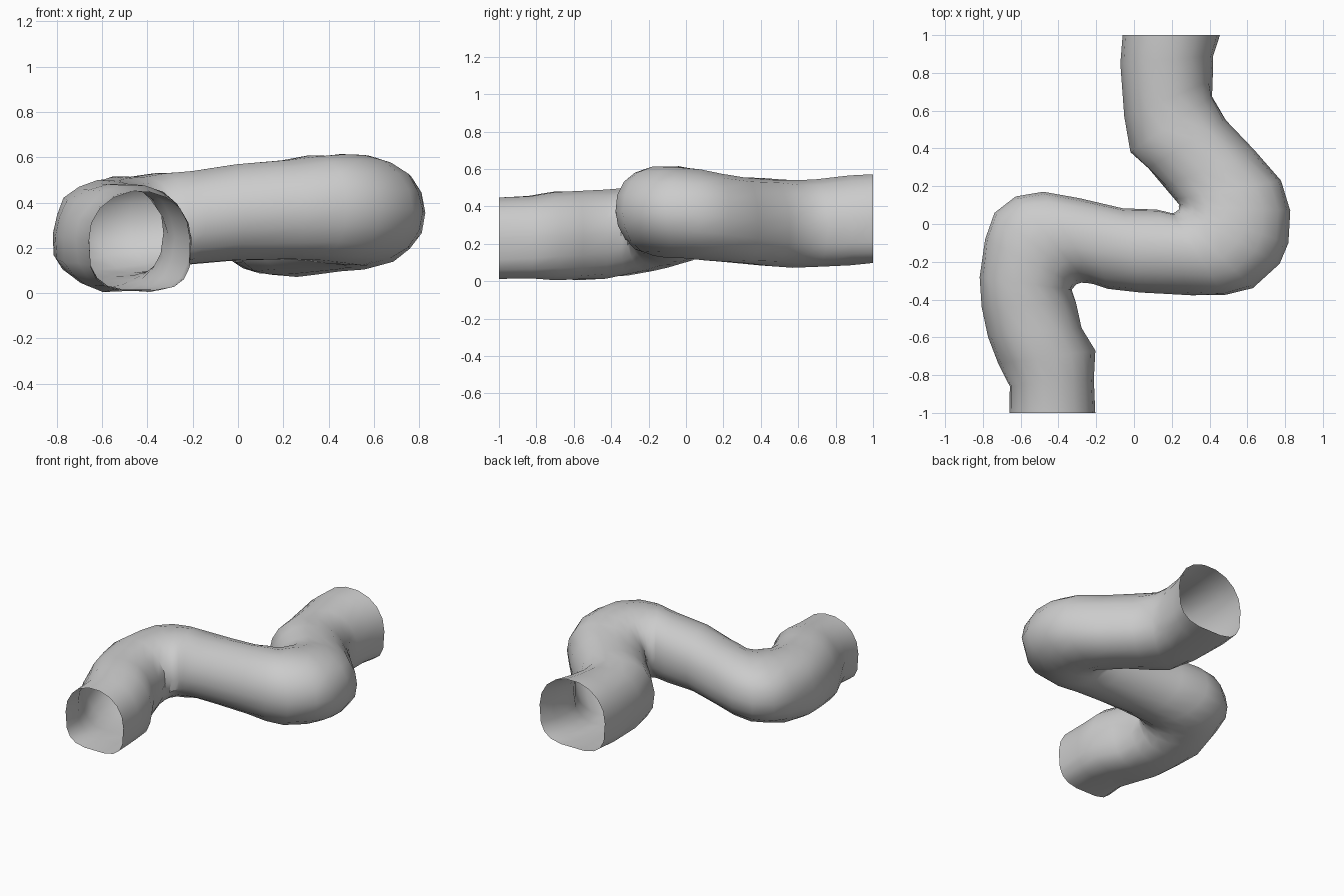
import bpy, bmesh, math, random
from mathutils import Vector

if "Cube" in bpy.data.objects:
    bpy.data.objects.remove(bpy.data.objects["Cube"])

random.seed(4)
SIDES = 18

# Duct stations: outer/left edge x, y, inner/right edge x, y, bottom z, top z
STATIONS = [
    (-.66, -1, -.205, -1, .01, .45),
    (-.66, -.86, -.21, -.82, .01, .46),
    (-.72, -.74, -.205, -.67, .005, .48),
    (-.78, -.60, -.28, -.55, 0, .49),
    (-.81, -.44, -.31, -.42, .01, .495),
    (-.825, -.28, -.32, -.35, .03, .50),
    (-.79, -.08, -.305, -.32, .05, .51),
    (-.74, .06, -.28, -.31, .07, .515),
    (-.63, .15, -.25, -.31, .085, .52),
    (-.48, .17, -.21, -.32, .10, .53),
    (-.29, .14, -.14, -.34, .125, .54),
    (-.06, .085, .03, -.36, .14, .57),
    (.12, .08, .30, -.375, .145, .59),
    (.20, .06, .48, -.38, .14, .61),
    (.22, .06, .63, -.34, .13, .615),
    (.24, .08, .77, -.21, .12, .615),
    (.24, .09, .815, -.10, .115, .61),
    (.245, .10, .825, .07, .11, .60),
    (.22, .13, .78, .23, .10, .58),
    (.16, .20, .64, .39, .085, .56),
    (.07, .29, .49, .56, .07, .555),
    (-.02, .38, .42, .68, .07, .545),
    (-.05, .57, .415, .76, .075, .545),
    (-.07, .85, .42, .89, .085, .565),
    (-.06, 1, .455, 1, .095, .575),
]


def power(v, e):
    return math.copysign(abs(v) ** e, v)


# Flexible duct: one open tube swept through the stations
bm = bmesh.new()
rings = []
last = len(STATIONS) - 1
for i, (lx, ly, rx, ry, z0, z1) in enumerate(STATIONS):
    left, right = Vector((lx, ly, 0)), Vector((rx, ry, 0))
    mid, half = (left + right) / 2, (right - left) / 2
    # The ends rest flat underneath, the middle run is nearly round
    flat = max(0, 1 - min(i, last - i) / 8)
    wrinkled = i in (2, 3, 4, 5, 19, 20, 21, 22)
    ring = []
    for k in range(SIDES):
        a = math.tau * k / SIDES
        c, s = math.cos(a), math.sin(a)
        e = 1 - .4 * flat if s < 0 else .95
        dent = .05 if wrinkled else .02
        r = 1 if i in (0, last) else 1 + random.uniform(-dent, .015)
        p = mid + half * power(c, e) * r
        p.z = (z0 + z1) / 2 + (z1 - z0) / 2 * power(s, e) * r
        p.z = max(p.z, 0)
        ring.append(bm.verts.new(p))
    rings.append(ring)
for a, b in zip(rings, rings[1:]):
    for k in range(SIDES):
        n = (k + 1) % SIDES
        bm.faces.new((a[k], b[k], b[n], a[n]))
bmesh.ops.recalc_face_normals(bm, faces=bm.faces)
# Make sure normals face outward on the open tube
f = max(bm.faces, key=lambda q: q.calc_center_median().z)
if f.normal.z < 0:
    bmesh.ops.reverse_faces(bm, faces=bm.faces)

mesh = bpy.data.meshes.new("flexible_duct")
bm.to_mesh(mesh)
bm.free()
duct = bpy.data.objects.new("flexible_duct", mesh)
bpy.context.collection.objects.link(duct)
bpy.context.view_layer.objects.active = duct
duct.select_set(True)
bpy.ops.object.shade_smooth_by_angle(angle=math.radians(35))
